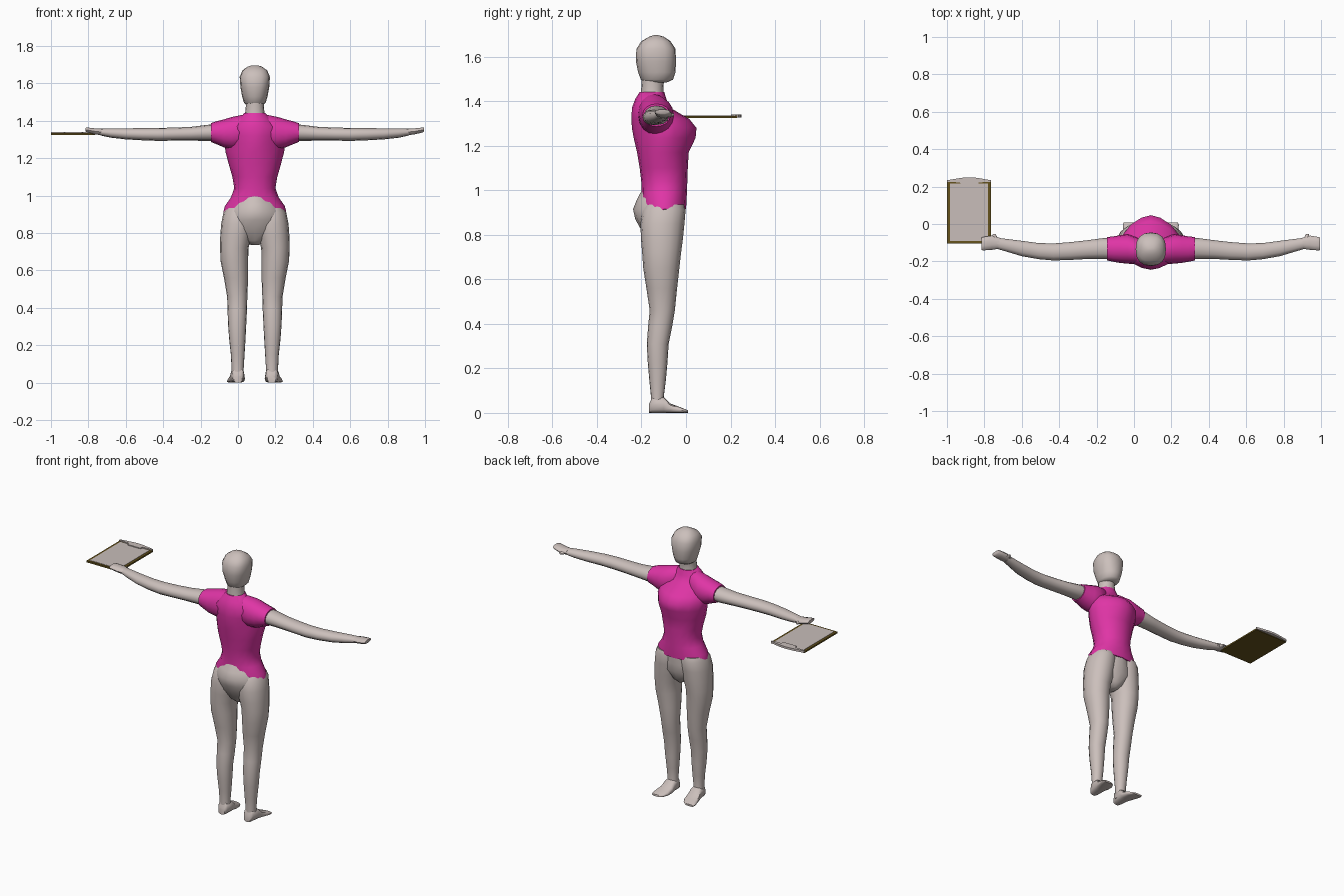
import bpy, bmesh, math

CX = 0.09  # body centre line


def material(name, rgb):
    m = bpy.data.materials.new(name)
    m.diffuse_color = (*rgb, 1)
    return m


SKIN = material("pale skin", (0.60, 0.525, 0.50))
SHIRT = material("magenta cloth", (0.74, 0.035, 0.38))
PAPER = material("paper grey", (0.58, 0.51, 0.49))
BOARD = material("olive brown board", (0.13, 0.085, 0.012))


def finish(name, bm, mat, x=0.0, mirror=False, smooth=True):
    bmesh.ops.recalc_face_normals(bm, faces=bm.faces)
    me = bpy.data.meshes.new(name)
    bm.to_mesh(me)
    bm.free()
    me.materials.append(mat)
    ob = bpy.data.objects.new(name, me)
    bpy.context.collection.objects.link(ob)
    ob.location.x = x
    if mirror:
        ob.modifiers.new("mirror", 'MIRROR')
    if smooth:
        bpy.ops.object.select_all(action='DESELECT')
        ob.select_set(True)
        bpy.context.view_layer.objects.active = ob
        bpy.ops.object.shade_smooth_by_angle(angle=math.radians(50))
    return ob


def loft(name, axis, sections, mat, mirror=False, n=16, shape=None):
    """Skin rounded sections (position, u0, u1, v0, v1[, power]) along an axis."""
    bm = bmesh.new()
    rings = []
    for s in sections:
        t, u0, u1, v0, v1 = s[:5]
        p = 2 / (s[5] if len(s) > 5 else 2.1)
        ring = []
        for i in range(n):
            a = 2 * math.pi * i / n
            c, d = math.cos(a), math.sin(a)
            u = (u0 + u1) / 2 + (u1 - u0) / 2 * math.copysign(abs(c) ** p, c)
            v = (v0 + v1) / 2 + (v1 - v0) / 2 * math.copysign(abs(d) ** p, d)
            co = {'X': (t, u, v), 'Y': (u, t, v), 'Z': (u, v, t)}[axis]
            ring.append(bm.verts.new(co))
        rings.append(ring)
    for a, b in zip(rings, rings[1:]):
        for i in range(n):
            j = (i + 1) % n
            bm.faces.new((a[i], a[j], b[j], b[i]))
    bm.faces.new(rings[0])
    bm.faces.new(rings[-1])
    if shape:
        shape(rings)
    return finish(name, bm, mat, CX, mirror)


def upright(rows):
    """(z, half width, y back, y front[, power]) to sections."""
    return [(r[0], -r[1], r[1], *r[2:]) for r in rows]


# Head and neck
loft("head", 'Z', upright([
    (1.485, .045, -.19, -.085), (1.497, .058, -.203, -.058),
    (1.53, .068, -.215, -.047), (1.58, .077, -.225, -.045, 2.4),
    (1.635, .081, -.223, -.047, 2.5), (1.67, .066, -.20, -.07, 2.4),
    (1.69, .038, -.165, -.10), (1.697, .015, -.145, -.125)]), SKIN)
loft("neck", 'Z', upright([
    (1.40, .058, -.205, -.095), (1.44, .052, -.202, -.102),
    (1.48, .048, -.20, -.10), (1.53, .05, -.20, -.09)]), SKIN)


# Shirt body with a hem that dips at the back
def dip_hem(rings):
    for v in rings[0]:
        if v.co.y < -.13:
            v.co.z -= .025


loft("shirt_body", 'Z', upright([
    (.915, .168, -.20, .0), (.945, .16, -.20, .002), (.99, .128, -.20, .004),
    (1.04, .110, -.201, .006), (1.10, .12, -.208, .008),
    (1.17, .14, -.22, .012, 2.0), (1.235, .157, -.235, .043, 1.75),
    (1.28, .162, -.243, .047, 1.65), (1.32, .155, -.245, .015, 1.7),
    (1.37, .13, -.243, -.07, 1.8), (1.41, .085, -.228, -.088, 1.9),
    (1.442, .056, -.208, -.098)]), SHIRT, shape=dip_hem)

# Sleeves
loft("sleeves", 'X', [
    (.03, -.20, -.10, 1.30, 1.435), (.075, -.215, -.07, 1.25, 1.43),
    (.125, -.212, -.055, 1.25, 1.42), (.165, -.208, -.06, 1.258, 1.408),
    (.20, -.202, -.066, 1.273, 1.399), (.235, -.195, -.07, 1.287, 1.388)],
    SHIRT, mirror=True)

# Arms and hands
loft("arms", 'X', [
    (.20, -.19, -.078, 1.294, 1.382), (.25, -.187, -.075, 1.293, 1.379),
    (.34, -.187, -.087, 1.294, 1.368), (.43, -.192, -.097, 1.294, 1.364),
    (.52, -.195, -.104, 1.293, 1.362), (.60, -.188, -.102, 1.296, 1.361),
    (.69, -.172, -.09, 1.301, 1.36), (.77, -.148, -.08, 1.31, 1.36),
    (.825, -.132, -.073, 1.322, 1.358)], SKIN, mirror=True, n=12)
loft("hands", 'X', [
    (.81, -.132, -.073, 1.322, 1.358), (.85, -.138, -.062, 1.326, 1.36),
    (.875, -.140, -.066, 1.332, 1.363), (.90, -.141, -.07, 1.338, 1.365),
    (.905, -.138, -.074, 1.345, 1.363)], SKIN, mirror=True, n=10)
loft("thumbs", 'Y', [
    (-.09, .815, .85, 1.328, 1.35), (-.068, .822, .848, 1.328, 1.348),
    (-.054, .83, .845, 1.332, 1.344)], SKIN, mirror=True, n=8)

# Pelvis: a back bulge that shows through the shirt hem
loft("pelvis", 'Z', upright([
    (.735, .02, -.14, -.06), (.76, .06, -.17, -.035), (.82, .135, -.20, -.012),
    (.87, .15, -.228, -.006, 1.75), (.915, .155, -.238, -.003, 1.6),
    (.955, .135, -.222, -.002, 1.6), (1.005, .09, -.196, -.02, 1.8)]), SKIN)

# Legs
loft("legs", 'Z', [
    (.02, .057, .122, -.162, -.09), (.07, .060, .124, -.157, -.10),
    (.15, .055, .128, -.165, -.09), (.23, .05, .137, -.172, -.083),
    (.31, .046, .143, -.176, -.078), (.39, .042, .146, -.17, -.062),
    (.46, .04, .148, -.163, -.05), (.56, .036, .165, -.178, -.04),
    (.65, .036, .183, -.192, -.03), (.72, .034, .186, -.197, -.022),
    (.78, .018, .185, -.202, -.014), (.85, .005, .18, -.205, -.007),
    (.91, .003, .168, -.195, -.002), (.935, .01, .155, -.18, -.01)],
    SKIN, mirror=True)

# Feet
loft("feet", 'Y', [
    (-.166, .068, .112, 0, .04, 3), (-.15, .058, .123, 0, .075, 3),
    (-.10, .055, .130, 0, .072, 3), (-.07, .053, .137, 0, .042, 3),
    (-.03, .056, .147, 0, .027, 3), (-.005, .07, .150, 0, .017, 3),
    (.008, .09, .145, 0, .012, 3)], SKIN, mirror=True, n=12)


def plate(name, outline, z0, z1, mat):
    bm = bmesh.new()
    low = bm.faces.new([bm.verts.new((x, y, z0)) for x, y in outline])
    up = bmesh.ops.extrude_face_region(bm, geom=[low])['geom']
    for v in up:
        if isinstance(v, bmesh.types.BMVert):
            v.co.z = z1
    return finish(name, bm, mat, smooth=False)


def box(x0, x1, y0, y1):
    return [(x0, y0), (x1, y0), (x1, y1), (x0, y1)]


# Clipboard with paper and clip
plate("clipboard", box(-1, -.765, -.105, .23), 1.324, 1.334, BOARD)
plate("paper", box(-.985, -.78, -.092, .217), 1.333, 1.336, PAPER)
plate("clip", [(-1, .226), (-.93, .222), (-.925, .203), (-.835, .203),
               (-.83, .222), (-.765, .226), (-.765, .234), (-.84, .247),
               (-.88, .25), (-.92, .247), (-1, .234)], 1.328, 1.341, PAPER)
